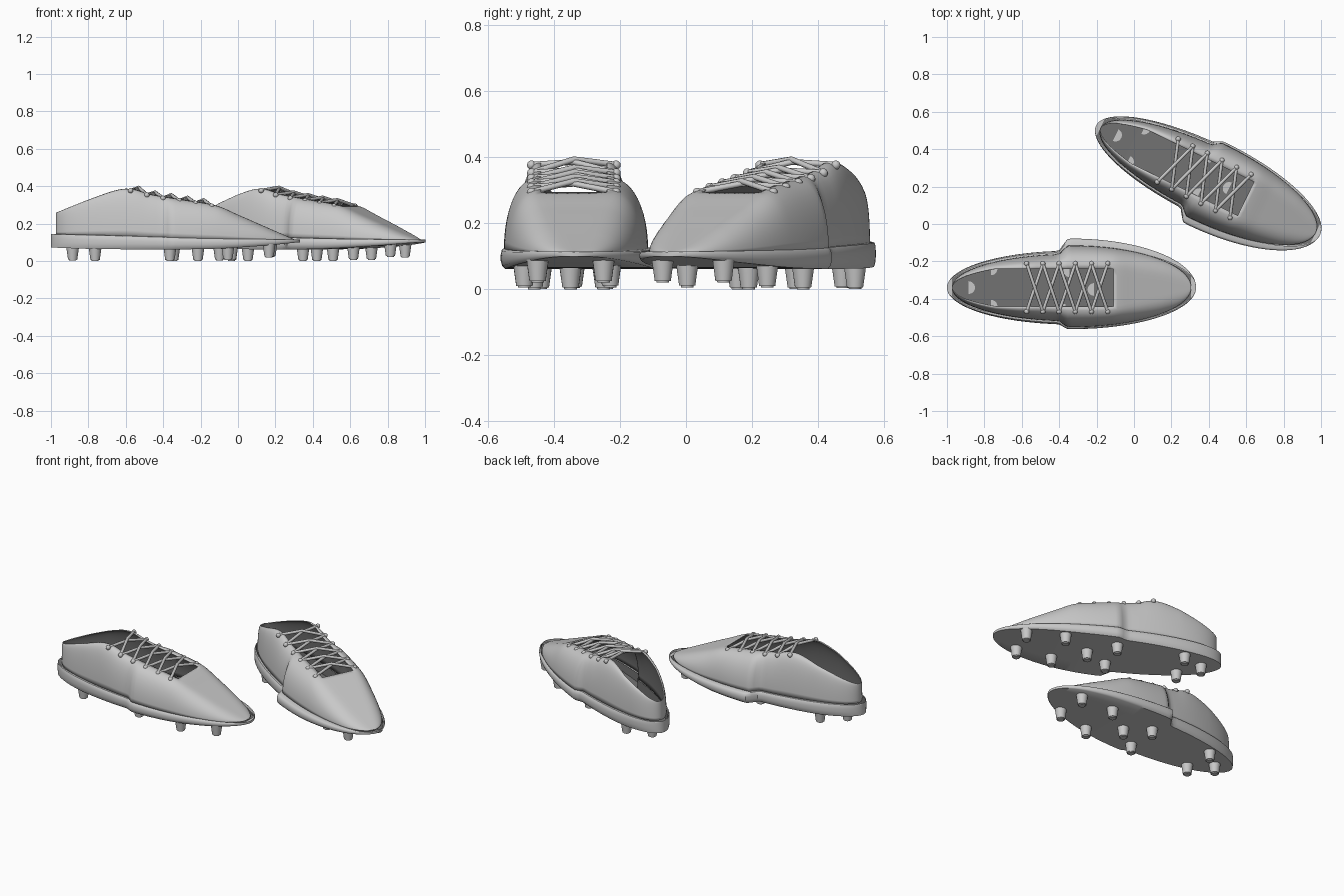
import bpy, bmesh, math
from mathutils import Matrix, Vector

if "Cube" in bpy.data.objects:
    bpy.data.objects.remove(bpy.data.objects["Cube"], do_unlink=True)


def material(name, value):
    mat = bpy.data.materials.new(name)
    mat.use_nodes = True
    mat.diffuse_color = (value, value, value, 1)
    bsdf = mat.node_tree.nodes["Principled BSDF"]
    bsdf.inputs["Base Color"].default_value = mat.diffuse_color
    bsdf.inputs["Roughness"].default_value = 0.6
    return mat


grey = material("light_grey", 0.58)
dark = material("dark_grey_lining", 0.17)

STATIONS = 96
SOLE_HALF, UPPER_HALF = 0.666, 0.64
THROAT_END = 0.23


def smooth_curve(keys):
    """Return a smooth function of x through the given (x, value) keys."""
    def slope(i):
        a, b = keys[max(i - 1, 0)], keys[min(i + 1, len(keys) - 1)]
        return (b[1] - a[1]) / (b[0] - a[0])

    def f(x):
        x = min(max(x, keys[0][0]), keys[-1][0])
        i = next(k for k in range(len(keys) - 1) if x <= keys[k + 1][0])
        (x0, v0), (x1, v1) = keys[i], keys[i + 1]
        h = x1 - x0
        t = (x - x0) / h
        return ((1 + 2 * t) * (1 - t) ** 2 * v0 + t * (1 - t) ** 2 * h * slope(i)
                + t * t * (3 - 2 * t) * v1 + t * t * (t - 1) * h * slope(i + 1))
    return f


# Height lines along the boot, heel to toe
sole_bottom = smooth_curve([(-0.66, 0.072), (-0.4, 0.064), (0.15, 0.064), (0.45, 0.08), (0.66, 0.1)])
sole_top = smooth_curve([(-0.66, 0.145), (-0.3, 0.136), (0.15, 0.122), (0.66, 0.114)])
upper_top = smooth_curve([(-0.635, 0.26), (-0.46, 0.33), (-0.3, 0.383), (-0.22, 0.383), (-0.14, 0.358),
                          (0.04, 0.328), (0.22, 0.296), (0.34, 0.245), (0.5, 0.175), (0.64, 0.114)])


def half_width(x, length, rear, front):
    """Elliptical plan outline that steps out at the forefoot."""
    t = min(max((x + 0.075) / 0.06, 0), 1)
    t = t * t * (3 - 2 * t)
    return (rear + (front - rear) * t) * math.sqrt(max(0, 1 - (x / length) ** 2))


def upper_width(x, side):
    return half_width(x, UPPER_HALF, 0.18, 0.225 if side > 0 else 0.212)


def sole_width(x, side):
    return half_width(x, SOLE_HALF, 0.197, 0.262 if side > 0 else 0.222)


def upper_section(x):
    """Wall, rim, crown, rim, wall."""
    base = sole_top(x) - 0.004
    top = max(upper_top(x), base)
    taper = 1 - 0.8 * min(max((x - THROAT_END) / 0.4, 0), 1)

    def wall(side):
        w = upper_width(x, side)
        r = min(0.1, 0.72 * w) * taper
        angles = [math.pi / 2 * k / 12 for k in range(13)]
        return [Vector((x, side * (r + (w - r) * max(math.cos(a), 0) ** 0.8),
                        base + (top - base) * math.sin(a))) for a in angles]
    left, right = wall(1), wall(-1)
    crown = [left[-1].lerp(right[-1], k / 6) for k in range(1, 6)]
    return left + crown + right[::-1]


def inner_width(x, side, scale):
    return upper_width(x * UPPER_HALF / SOLE_HALF, side) * scale


def sole_section(x):
    """Lip, rounded edge, flat bottom, rounded edge, lip."""
    low, high = sole_bottom(x), sole_top(x)

    def edge(side):
        w = sole_width(x, side)
        shape = [(min(inner_width(x, side, 0.97), w), 1), (w * 0.955, 0.98), (w * 0.985, 0.88),
                 (w, 0.65), (w, 0.4), (w * 0.98, 0.15), (w * 0.94, 0)]
        return [Vector((x, side * y, low + (high - low) * t)) for y, t in shape]
    right, left = edge(-1), edge(1)
    middle = [right[-1].lerp(left[-1], k / 4) for k in range(1, 4)]
    return right + middle + left[::-1]


def insole_section(x):
    """Shallow tray that lines the inside of the sole."""
    low, high = sole_bottom(x) + 0.006, sole_top(x) - 0.001
    return [Vector((x, side * inner_width(x, side, 0.94), z))
            for side, z in ((1, high), (1, low), (-1, low), (-1, high))]


def finish(name, bm, place, mat=grey):
    bm.transform(place)
    if place.determinant() < 0:
        bmesh.ops.reverse_faces(bm, faces=bm.faces[:])
    mesh = bpy.data.meshes.new(name)
    bm.to_mesh(mesh)
    bm.free()
    mesh.materials.append(mat)
    obj = bpy.data.objects.new(name, mesh)
    bpy.context.collection.objects.link(obj)
    bpy.ops.object.select_all(action='DESELECT')
    obj.select_set(True)
    bpy.context.view_layer.objects.active = obj
    bpy.ops.object.shade_smooth_by_angle(angle=math.radians(40))
    return obj


def loft(name, section, length, place, mat=grey, is_open=lambda x, j: False):
    bm = bmesh.new()
    xs = [-length * math.cos(math.pi * i / STATIONS) for i in range(STATIONS + 1)]
    rows = [[bm.verts.new(p) for p in section(x)] for x in xs]
    for i in range(STATIONS):
        a, b = rows[i], rows[i + 1]
        for j in range(len(a) - 1):
            if not is_open((xs[i] + xs[i + 1]) / 2, j):
                bm.faces.new((a[j], a[j + 1], b[j + 1], b[j]))
    bmesh.ops.remove_doubles(bm, verts=bm.verts[:], dist=0.0003)
    return finish(name, bm, place, mat)


def add_studs(name, place):
    bm = bmesh.new()
    spots = [(0.51, 0.09), (0.5, -0.11), (0.3, 0.11), (0.28, -0.15), (0.12, -0.01),
             (-0.01, 0.09), (-0.03, -0.12), (-0.43, 0.1), (-0.43, -0.1), (-0.55, 0)]
    for x, y in spots:
        top = sole_bottom(x) + 0.006
        foot = max(0, sole_bottom(x) - 0.064)
        made = bmesh.ops.create_cone(bm, cap_ends=True, segments=20, radius1=0.024, radius2=0.034,
                                     depth=top - foot, matrix=Matrix.Translation((x, y, (top + foot) / 2)))
        rim = [v for v in made['verts'] if v.co.z < foot + 0.001]
        tip = [e for e in bm.edges if all(v in rim for v in e.verts)]
        bmesh.ops.bevel(bm, geom=tip, offset=0.005, segments=2, affect='EDGES')
    finish(name, bm, place)


def add_laces(prefix, place):
    eyelets = [-0.24 + 0.0866 * i for i in range(6)]
    data = bpy.data.curves.new(prefix + "_laces", 'CURVE')
    data.dimensions = '3D'
    data.bevel_depth = 0.009
    data.bevel_resolution = 2
    data.use_fill_caps = True
    # Crossed laces, raised in the middle
    for x0, x1 in zip(eyelets, eyelets[1:]):
        for side in (1, -1):
            mid = (x0 + x1) / 2
            points = [(x0, side * 0.128, upper_top(x0) - 0.008),
                      (mid, 0, upper_top(mid) + 0.013 + side * 0.004),
                      (x1, -side * 0.128, upper_top(x1) - 0.008)]
            spline = data.splines.new('POLY')
            spline.points.add(2)
            for p, co in zip(spline.points, points):
                p.co = (*(place @ Vector(co)), 1)
    data.materials.append(grey)
    bpy.context.collection.objects.link(bpy.data.objects.new(prefix + "_laces", data))
    # Knots at the eyelets
    bm = bmesh.new()
    for x in eyelets:
        for side in (1, -1):
            bmesh.ops.create_uvsphere(bm, u_segments=12, v_segments=8, radius=0.014,
                                      matrix=Matrix.Translation((x, side * 0.128, upper_top(x) - 0.009)))
    finish(prefix + "_lace_knots", bm, place)


def add_boot(prefix, place):
    upper = loft(prefix + "_upper", upper_section, UPPER_HALF, place,
                 is_open=lambda x, j: x < THROAT_END and 12 <= j < 18)
    # Dark lining on the inside of the upper
    upper.data.materials.append(dark)
    lining = upper.modifiers.new("lining", 'SOLIDIFY')
    lining.thickness = 0.004
    lining.offset = -1
    lining.material_offset = 1
    loft(prefix + "_sole", sole_section, SOLE_HALF, place)
    loft(prefix + "_insole", insole_section, UPPER_HALF, place, dark)
    add_studs(prefix + "_studs", place)
    add_laces(prefix, place)


# The pair: one straight, its mirror image turned outwards
add_boot("front_boot", Matrix.Translation((-0.334, -0.34, 0)))
add_boot("rear_boot", Matrix.Translation((0.396, 0.234, 0))
         @ Matrix.Rotation(math.radians(-26), 4, 'Z') @ Matrix.Diagonal((1, -1, 1, 1)))
